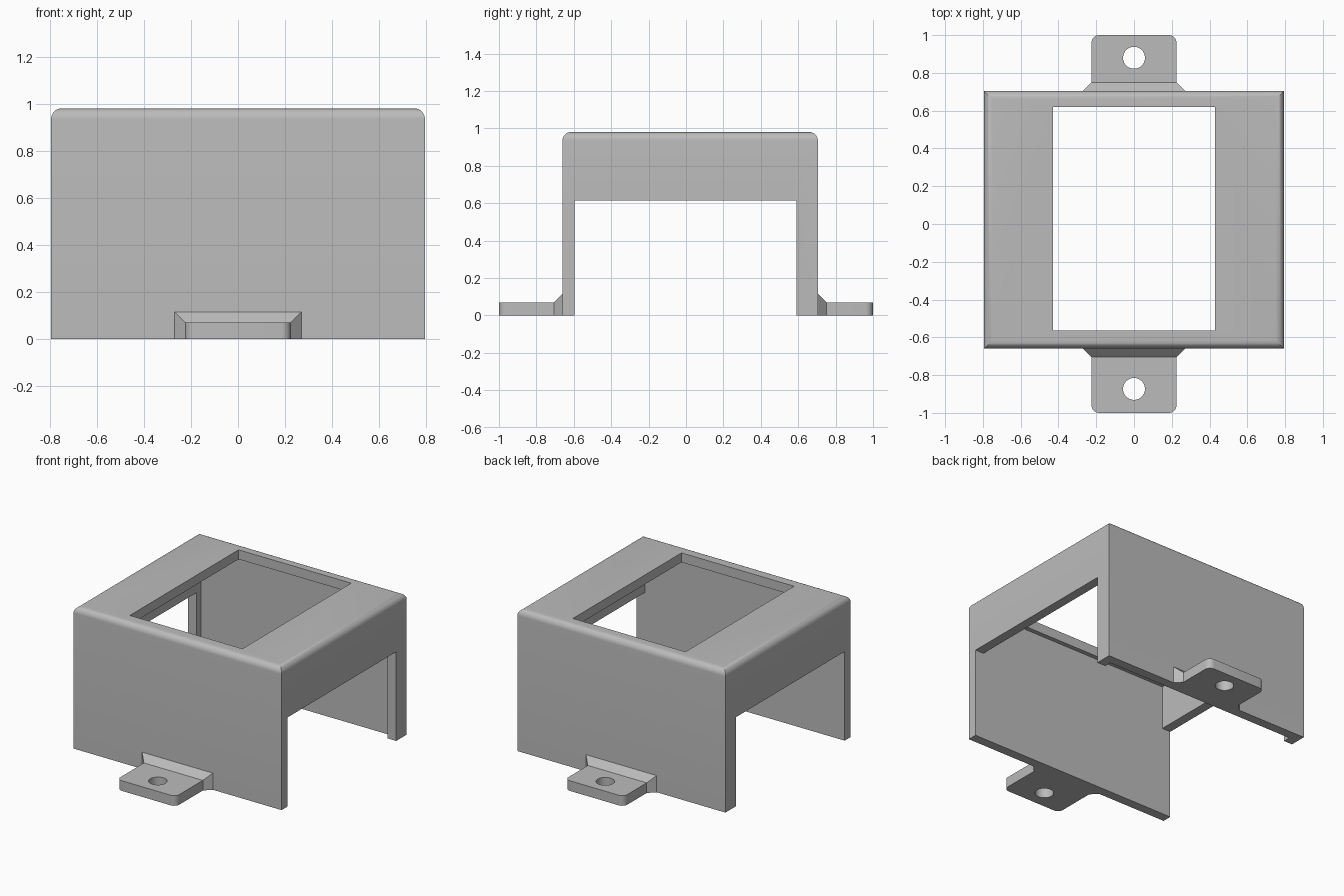
import bpy
import bmesh
from math import radians
from mathutils import Matrix

cube = bpy.data.objects.get("Cube")
if cube:
    bpy.data.objects.remove(cube, do_unlink=True)

grey = bpy.data.materials.new("plain grey")
grey.use_nodes = True
colour = (0.5, 0.5, 0.5, 1)
grey.diffuse_color = colour
grey.node_tree.nodes["Principled BSDF"].inputs["Base Color"].default_value = colour

# Overall dimensions
HALF_X, FRONT, BACK, HEIGHT = 0.795, -0.66, 0.705, 0.98
WALL, FILLET = 0.065, 0.045


def add_object(name, bm):
    bmesh.ops.recalc_face_normals(bm, faces=bm.faces)
    mesh = bpy.data.meshes.new(name)
    bm.to_mesh(mesh)
    bm.free()
    mesh.materials.append(grey)
    obj = bpy.data.objects.new(name, mesh)
    bpy.context.collection.objects.link(obj)
    return obj


def box_mesh(x0, x1, y0, y1, z0, z1):
    bm = bmesh.new()
    place = Matrix.Translation(((x0 + x1) / 2, (y0 + y1) / 2, (z0 + z1) / 2))
    size = Matrix.Diagonal((x1 - x0, y1 - y0, z1 - z0, 1))
    bmesh.ops.create_cube(bm, size=1, matrix=place @ size)
    return bm


def cut(obj, cutter_meshes):
    """Subtract each cutter, bake the result and remove the cutters."""
    cutters = [add_object("cutter", bm) for bm in cutter_meshes]
    for cutter in cutters:
        cutter.hide_render = True
        mod = obj.modifiers.new("cut", "BOOLEAN")
        mod.operation, mod.solver, mod.object = "DIFFERENCE", "EXACT", cutter
    bpy.context.view_layer.update()
    graph = bpy.context.evaluated_depsgraph_get()
    baked = bpy.data.meshes.new_from_object(obj.evaluated_get(graph))
    obj.modifiers.clear()
    obj.data = baked
    for cutter in cutters:
        bpy.data.objects.remove(cutter, do_unlink=True)


def smooth(obj):
    bpy.ops.object.select_all(action="DESELECT")
    obj.select_set(True)
    bpy.context.view_layer.objects.active = obj
    bpy.ops.object.shade_smooth_by_angle(angle=radians(30))


# Cover: block with rounded top edges
bm = box_mesh(-HALF_X, HALF_X, FRONT, BACK, 0, HEIGHT)
top_edges = [e for e in bm.edges if all(v.co.z > HEIGHT - 0.01 for v in e.verts)]
bmesh.ops.bevel(bm, geom=top_edges, offset=FILLET, segments=8, profile=0.5, affect="EDGES")
cover = add_object("cover", bm)

# Hollow inside, side openings that leave narrow posts at the back, top window
inner_x = HALF_X - WALL
cut(cover, [
    box_mesh(-inner_x, inner_x, FRONT + WALL, BACK - WALL, -0.1, HEIGHT - WALL),
    box_mesh(-1, 1, FRONT + WALL, 0.59, -0.2, 0.615),
    box_mesh(-0.43, 0.43, -0.565, 0.62, 0.7, 1.2),
])
smooth(cover)


# Mounting tabs: flared root at the wall, rounded outer corners, screw hole
def mounting_tab(name, wall_y, end_y, hole_y):
    side = 1 if end_y > 0 else -1
    bm = bmesh.new()
    sections = [(wall_y, 0.27, 0.115), (wall_y + side * 0.045, 0.225, 0.07), (end_y, 0.225, 0.07)]
    rings = []
    for y, w, h in sections:
        rings.append([bm.verts.new(p) for p in ((-w, y, 0), (w, y, 0), (w, y, h), (-w, y, h))])
    for a, b in zip(rings, rings[1:]):
        for i in range(4):
            j = (i + 1) % 4
            bm.faces.new((a[i], a[j], b[j], b[i]))
    bm.faces.new(rings[0])
    bm.faces.new(rings[-1])
    end = rings[-1]
    corners = [bm.edges.get((end[1], end[2])), bm.edges.get((end[0], end[3]))]
    bmesh.ops.bevel(bm, geom=corners, offset=0.04, segments=6, profile=0.5, affect="EDGES")
    tab = add_object(name, bm)

    hole = bmesh.new()
    bmesh.ops.create_cone(hole, cap_ends=True, segments=40, radius1=0.058, radius2=0.058,
                          depth=0.5, matrix=Matrix.Translation((0, hole_y, 0)))
    cut(tab, [hole])
    smooth(tab)


mounting_tab("front_tab", FRONT, -1, -0.873)
mounting_tab("back_tab", BACK, 1, 0.88)
